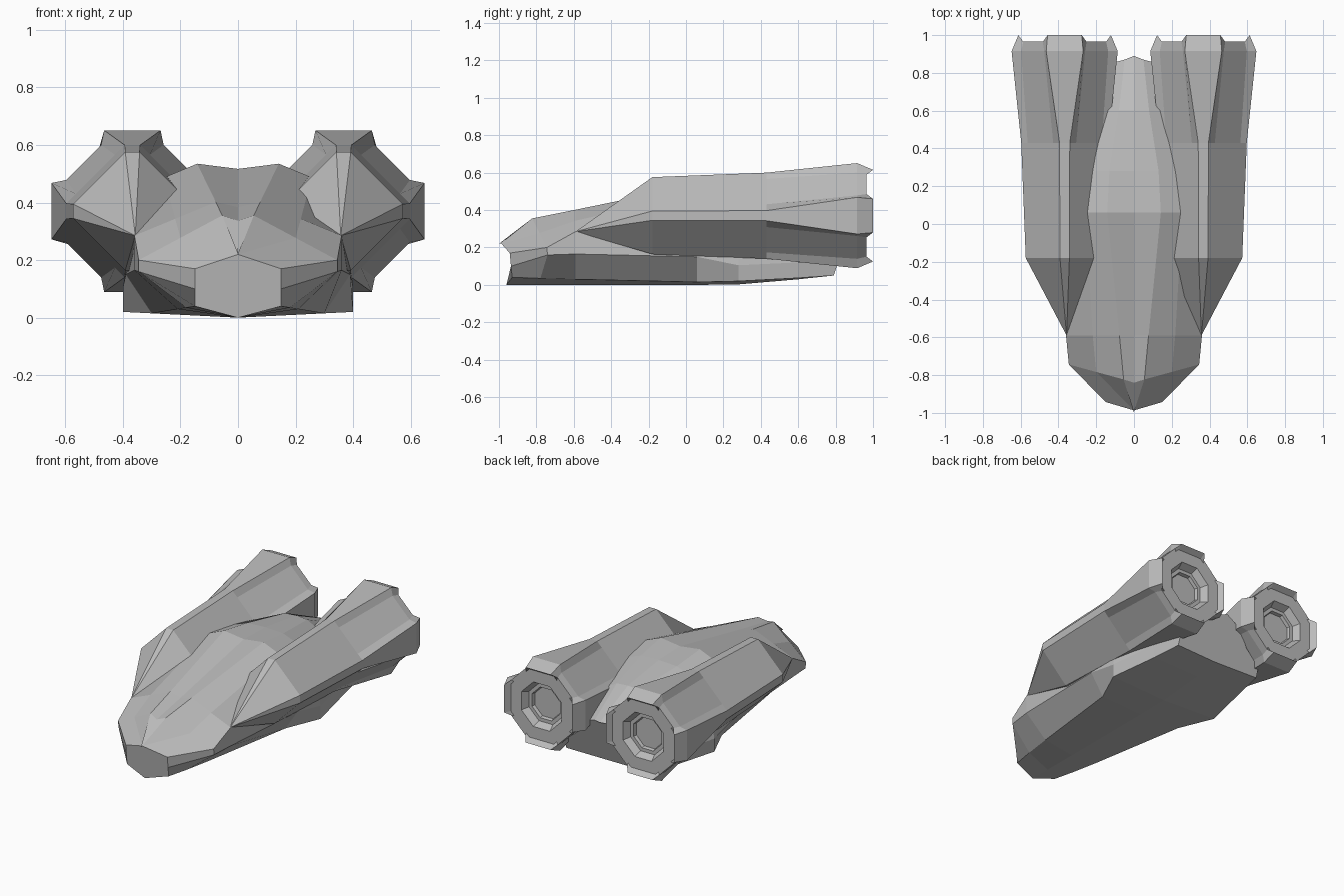
import bpy
import bmesh

cube = bpy.data.objects.get("Cube")
if cube:
    bpy.data.objects.remove(cube, do_unlink=True)

GREY = (0.5, 0.5, 0.5, 1)
grey = bpy.data.materials.new("hull_grey")
grey.use_nodes = True
grey.diffuse_color = GREY
grey.node_tree.nodes["Principled BSDF"].inputs["Base Color"].default_value = GREY


def loft(name, rings):
    """Skin closed rings of points, cap both ends, weld collapsed points."""
    bm = bmesh.new()
    loops = [[bm.verts.new(point) for point in ring] for ring in rings]
    for near, far in zip(loops, loops[1:]):
        for i in range(len(near)):
            j = (i + 1) % len(near)
            bm.faces.new((near[i], near[j], far[j], far[i]))
    bm.faces.new(loops[0])
    bm.faces.new(loops[-1])
    bmesh.ops.remove_doubles(bm, verts=bm.verts, dist=0.0005)
    bmesh.ops.recalc_face_normals(bm, faces=bm.faces)
    mesh = bpy.data.meshes.new(name)
    bm.to_mesh(mesh)
    bm.free()
    mesh.materials.append(grey)
    obj = bpy.data.objects.new(name, mesh)
    bpy.context.collection.objects.link(obj)


def hull_ring(y, rake, ridge, shoulder, low, floor):
    """Mirrored hull section: grooved top, shoulders, undercut flanks, keel."""
    front = y < 0.1
    nose = ridge[0] == 0
    groove = 0 if nose else 0.018 if front else -0.006
    bulge = 0 if y < 0 else 0.04
    sweep = 0.25 if y < -0.7 else 0
    deck_edge = ridge if nose else (
        (ridge[0] + shoulder[0]) / 2, (ridge[1] + shoulder[1]) / 2 + bulge)
    top = (0, ridge[1] - groove)
    keel = (0, max(0, 0.085 * (y - 0.25)))
    section = [top, ridge, deck_edge, shoulder, low, floor, keel]
    half = [(x, y + sweep * x + rake * i / 6, z)
            for i, (x, z) in enumerate(section)]
    return half + [(-x, py, z) for x, py, z in half[-2:0:-1]]


# Hull from nose to tail, with the belly flaring into small side fins
loft("hull", [
    hull_ring(-1, 0.04, (0, .22), (.15, .17), (.15, .1), (.15, .04)),
    hull_ring(-.84, 0.02, (.055, .355), (.345, .2), (.345, .16), (.18, .035)),
    hull_ring(-.59, 0, (.077, .402), (.36, .285), (.36, .165), (.21, .03)),
    hull_ring(.06, 0, (.142, .535), (.37, .36), (.39, .15), (.3, .015)),
    hull_ring(.28, 0, (.13, .505), (.36, .34), (.4, .105), (.4, .02)),
    hull_ring(.6, 0, (.08, .46), (.27, .27), (.35, .12), (.34, .037)),
    hull_ring(.89, -.12, (.05, .33), (.2, .2), (.31, .11), (.31, .05)),
])


def pod_ring(side, flap_y, body_y, half, radius, sink=0, centre=(.367, .37)):
    """Four flat flaps joined by diagonals that may sink below the flap edges."""
    step = (radius - half) / 6
    a, b = half + step - sink, radius - step - sink
    quarter = [(half, radius, flap_y), (a, b, body_y),
               (b, a, body_y), (radius, half, flap_y)]
    ring = []
    for _ in range(4):
        ring += [(side * (centre[0] + x), y, centre[1] + z) for x, z, y in quarter]
        quarter = [(z, -x, y) for x, z, y in quarter]
    return ring


def octagon(side, y, radius):
    return pod_ring(side, y, y, radius * 0.414, radius)


# Engine pods: pointed nose, faceted body, rear flaps and stepped nozzle
for side, label in ((1, "left"), (-1, "right")):
    loft(label + "_engine_pod", [
        pod_ring(side, -.59, -.59, 0, 0, centre=(.357, .285)),
        pod_ring(side, -.18, -.18, .025, .206),
        pod_ring(side, .43, .43, .027, .23),
        pod_ring(side, .915, .915, .098, .281, sink=.02),
        pod_ring(side, 1, .965, .09, .245),
        pod_ring(side, .965, .965, .088, .222),
        octagon(side, .965, .145),
        octagon(side, .92, .122),
        octagon(side, .92, .1),
        octagon(side, .9, .094),
    ])
